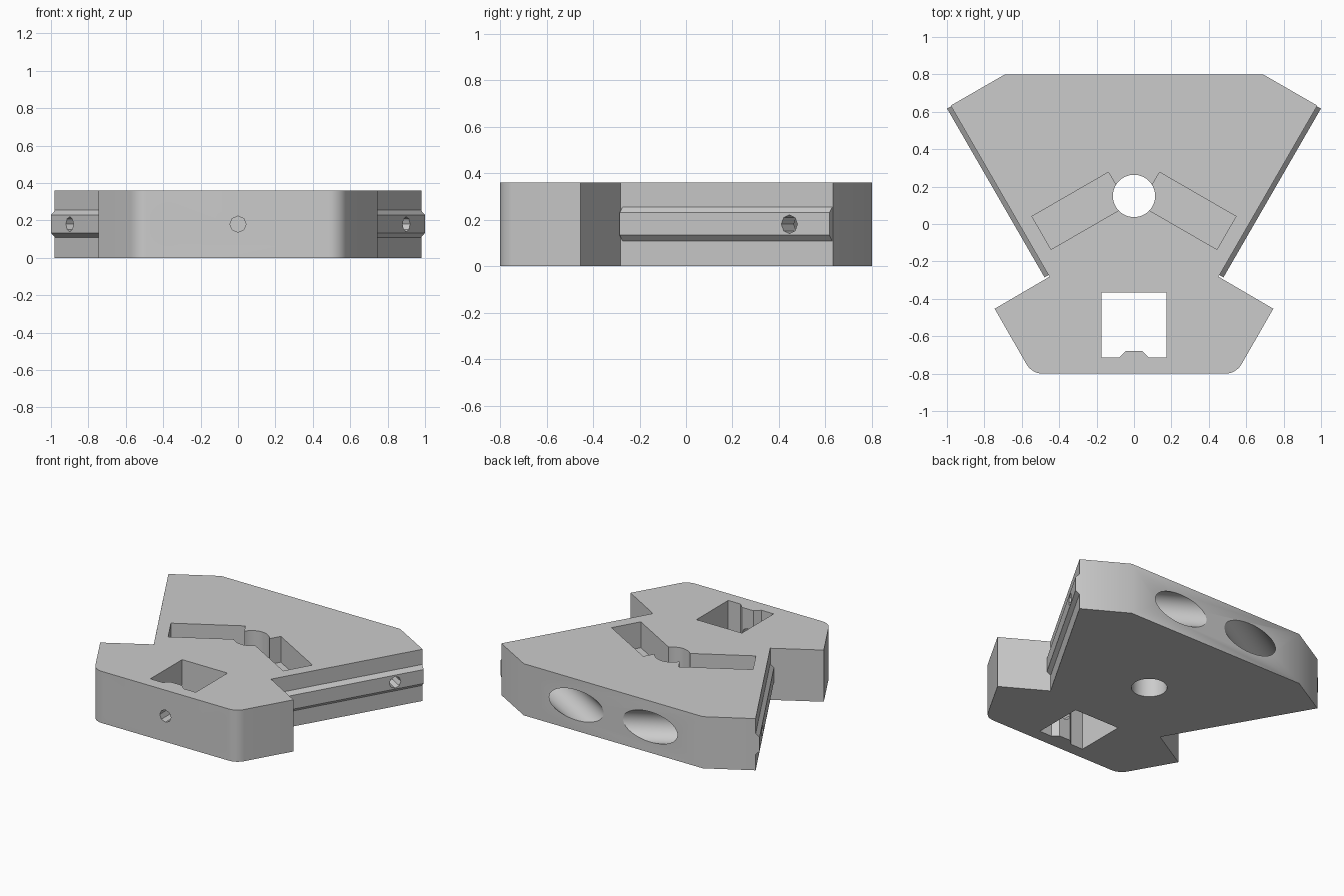
import bpy, bmesh, math
from mathutils import Vector

if "Cube" in bpy.data.objects:
    bpy.data.objects.remove(bpy.data.objects["Cube"], do_unlink=True)

HEIGHT, MID = 0.36, 0.18
C, S = math.cos(math.radians(30)), 0.5

grey = bpy.data.materials.new("plain_grey")
grey.use_nodes = True
grey.diffuse_color = (0.6, 0.6, 0.6, 1)
grey.node_tree.nodes["Principled BSDF"].inputs["Base Color"].default_value = (0.6, 0.6, 0.6, 1)


def pt(side, across, along, z=0.0):
    """Point in the slanted wall frame: across the wall, along the wall."""
    return Vector((side * (C * across + S * along), C * along - S * across, z))


def finish(name, bm):
    bmesh.ops.recalc_face_normals(bm, faces=bm.faces)
    mesh = bpy.data.meshes.new(name)
    bm.to_mesh(mesh)
    bm.free()
    mesh.materials.append(grey)
    ob = bpy.data.objects.new(name, mesh)
    bpy.context.collection.objects.link(ob)
    return ob


def prism(name, points, direction):
    bm = bmesh.new()
    face = bm.faces.new([bm.verts.new(p) for p in points])
    new = bmesh.ops.extrude_face_region(bm, geom=[face])["geom"]
    bmesh.ops.translate(bm, vec=direction,
                        verts=[v for v in new if isinstance(v, bmesh.types.BMVert)])
    return finish(name, bm)


def rod(name, a, b, radius, sides=64):
    a, b = Vector(a), Vector(b)
    bm = bmesh.new()
    bmesh.ops.create_cone(bm, cap_ends=True, segments=sides, radius1=radius,
                          radius2=radius, depth=(b - a).length)
    turn = (b - a).to_track_quat("Z", "Y")
    for v in bm.verts:
        v.co = turn @ v.co + (a + b) / 2
    return finish(name, bm)


def cut(target, cutters):
    for c in cutters:
        c.hide_render = True
        mod = target.modifiers.new("cut", "BOOLEAN")
        mod.operation, mod.solver, mod.object = "DIFFERENCE", "EXACT", c
    bpy.context.view_layer.update()
    result = target.evaluated_get(bpy.context.evaluated_depsgraph_get())
    mesh = bpy.data.meshes.new_from_object(result)
    target.modifiers.clear()
    target.data = mesh


# Plate outline: one half, with rounded front corner, then mirrored
half = [(0.69, 0.8), (0.98, 0.633), (0.452, -0.282), (0.745, -0.453)]
for i in range(9):
    a = math.radians(-30 - 60 * i / 8)
    half.append((0.488 + 0.1 * math.cos(a), -0.7 + 0.1 * math.sin(a)))
outline = half + [(-x, y) for x, y in reversed(half)]
body = prism("body_plate", [(x, y, 0) for x, y in outline], (0, 0, HEIGHT))

# Square window with a raised key on its front wall
window = [(0.175, -0.365), (0.175, -0.715), (0.08, -0.715), (0.045, -0.68)]
window += [(-x, y) for x, y in reversed(window)]
pockets = [
    prism("window_cutter", [(x, y, -0.1) for x, y in window], (0, 0, 0.6)),
    rod("centre_hole_cutter", (0, 0.15, -0.1), (0, 0.15, 0.5), 0.113),
    rod("underside_recess_cutter", (0, 0.15, -0.1), (0, 0.15, 0.05), 0.195),
    rod("front_screw_cutter", (0, -0.9, MID), (0, -0.6, MID), 0.043, 8),
]

screws, rails = [], []
for side, label in ((1, "left"), (-1, "right")):
    # Large bores from the back and front faces
    pockets.append(rod(label + "_back_bore_cutter", pt(side, -0.6, 0.835, MID),
                       pt(side, 0.45, 0.835, MID), 0.105))
    pockets.append(rod(label + "_front_bore_cutter", pt(side, 0.70, -1.0, MID),
                       pt(side, 0.70, -0.1, MID), 0.105))
    # Round-bottomed slot open to the top
    pockets.append(rod(label + "_slot_floor_cutter", pt(side, -0.02, 0.206, MID),
                       pt(side, 0.452, 0.206, MID), 0.102))
    corners = [(-0.02, 0.104), (0.452, 0.104), (0.452, 0.308), (-0.02, 0.308)]
    pockets.append(prism(label + "_slot_cutter",
                         [pt(side, n, p, MID) for n, p in corners], (0, 0, 0.4)))
    # Screw holes through the wall, rail and wing
    for along in (0.206, 0.835):
        screws.append(rod(label + "_rail_screw_cutter", pt(side, 0.4, along, MID),
                          pt(side, 0.7, along, MID), 0.04, 8))
    pockets.append(rod(label + "_wing_screw_cutter", pt(side, 0.70, -0.15, MID),
                       pt(side, 0.70, 0.1, MID), 0.04, 8))
    # Bevelled rail along the slanted wall
    profile = [(0.52, 0.107), (0.531, 0.107), (0.557, 0.133),
               (0.557, 0.23), (0.531, 0.256), (0.52, 0.256)]
    rails.append(prism(label + "_rail", [pt(side, n, -0.008, z) for n, z in profile],
                       pt(side, 0, 1.042)))

cut(body, pockets + screws)
for rail in rails:
    cut(rail, screws)
for cutter in pockets + screws:
    bpy.data.objects.remove(cutter, do_unlink=True)

# Smooth curved walls, keep edges sharp
bpy.ops.object.select_all(action="DESELECT")
for ob in [body] + rails:
    ob.select_set(True)
bpy.context.view_layer.objects.active = body
bpy.ops.object.shade_smooth_by_angle(angle=math.radians(30))
